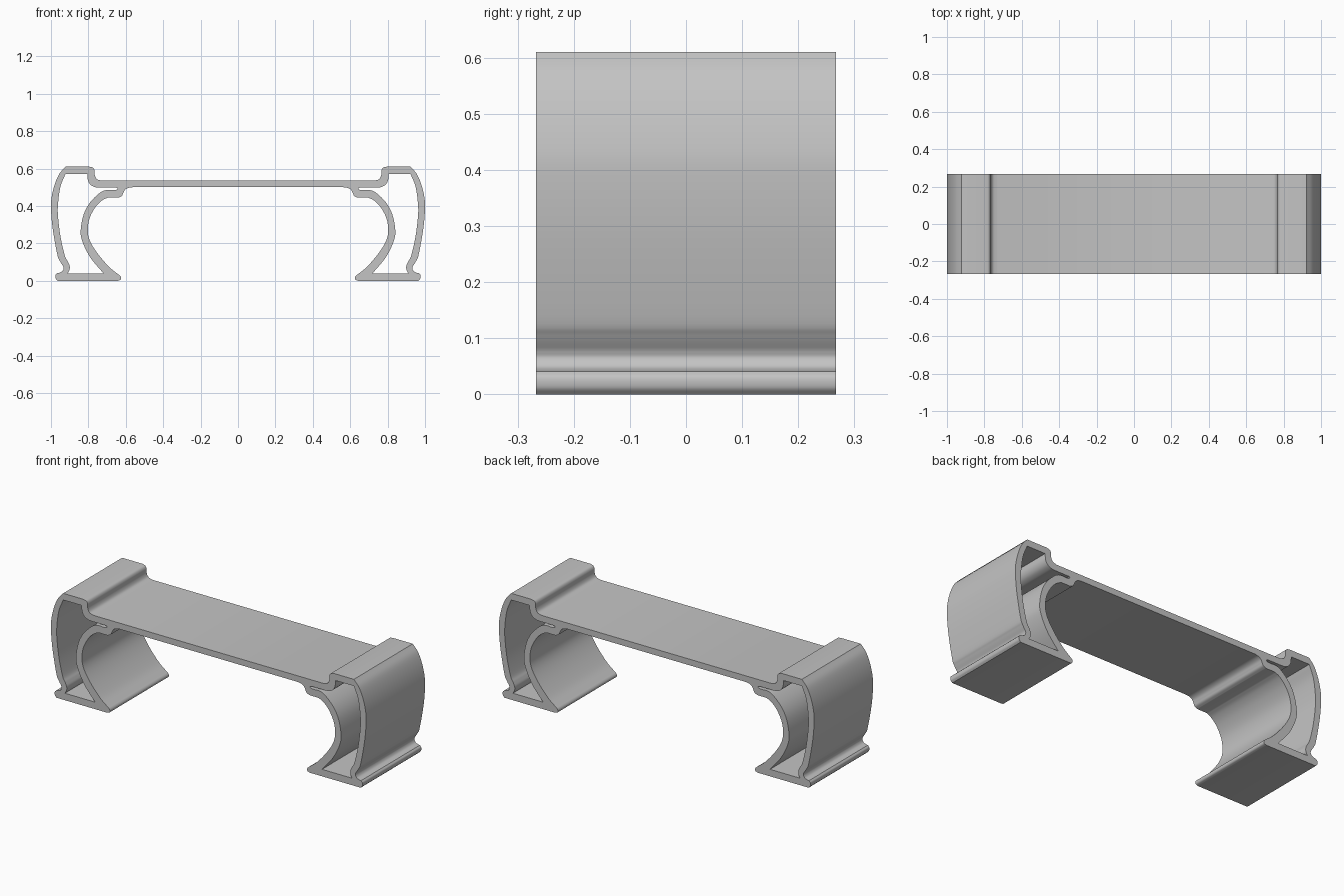
import bpy
import bmesh
from math import radians, pi
from mathutils import Vector

cube = bpy.data.objects.get("Cube")
if cube:
    bpy.data.objects.remove(cube, do_unlink=True)

HALF_DEPTH = 0.267


def smooth_run(run, steps=5):
    """Catmull-Rom curve through one run; two points stay a straight line."""
    pts = [Vector(p) for p in run]
    if len(pts) == 2:
        return pts[:1]
    ext = [2 * pts[0] - pts[1]] + pts + [2 * pts[-1] - pts[-2]]
    out = []
    for a, b, c, d in zip(ext, ext[1:], ext[2:], ext[3:]):
        for i in range(steps):
            t = i / steps
            out.append(0.5 * (2 * b + (c - a) * t
                              + (2 * a - 5 * b + 4 * c - d) * t * t
                              + (3 * b - a - 3 * c + d) * t ** 3))
    return out


def chain(runs):
    """Join runs; each run ends where the next one starts."""
    pts = []
    for i, run in enumerate(runs):
        end = [runs[i + 1][0]] if i + 1 < len(runs) else [runs[0][0]]
        pts += smooth_run(run + end)
    return pts


def mirrored(pts):
    return [Vector((-p.x, p.y)) for p in reversed(pts)]


# Outer outline of the left half, from deck top round to deck underside
outer_runs = [
    [(0, .535)],                                                      # deck top
    [(.73, .535), (.755, .544), (.766, .565), (.767, .59), (.776, .605)],  # step
    [(.795, .61)],                                                    # crown
    [(.922, .61), (.955, .572), (.98, .515), (.996, .45), (1, .39),
     (.991, .28), (.966, .14), (.952, .105)],                         # outer wall
    [(.935, .078), (.932, .065), (.94, .05), (.955, .043)],           # groove
    [(.967, .041), (.976, .03), (.975, .012)],                        # foot edge
    [(.965, 0)],                                                      # foot bottom
    [(.642, 0), (.629, .005), (.625, .016), (.63, .026)],             # foot tip
    [(.64, .034), (.69, .075), (.75, .145), (.79, .21), (.803, .265),
     (.795, .33), (.765, .39), (.73, .427)],                          # inner leg
    [(.698, .444)],                                                   # hook base
    [(.64, .444), (.622, .453), (.614, .468), (.605, .485), (.588, .496)],
    [(.565, .5)],                                                     # deck underside
    [(0, .5)],
]
half = chain(outer_runs)
outline = half[1:-1] + mirrored(half[1:-1])

# Closed hollow inside each end
cavity = chain([
    [(.72, .04)],                                                     # floor
    [(.911, .04), (.901, .058), (.9, .08), (.91, .103), (.926, .135),
     (.948, .23), (.961, .33), (.963, .4), (.95, .5)],                # wall inside
    [(.922, .572)],                                                   # ceiling
    [(.805, .572), (.803, .54), (.79, .515), (.765, .501)],           # step inside
    [(.74, .498)],                                                    # slot top
    [(.65, .498), (.643, .492)],                                      # slot end
    [(.65, .486), (.67, .484), (.7, .485), (.735, .473), (.79, .42),
     (.825, .355), (.841, .27), (.832, .21), (.79, .125)],            # leg outside
])

# Fill the section with its holes and extrude it along the depth
section = bpy.data.curves.new("bracket_section", "CURVE")
section.dimensions = "2D"
section.fill_mode = "BOTH"
section.extrude = HALF_DEPTH
for loop in (outline, cavity, mirrored(cavity)):
    spline = section.splines.new("POLY")
    spline.points.add(len(loop) - 1)
    for point, p in zip(spline.points, loop):
        point.co = (p.x, p.y, 0, 1)
    spline.use_cyclic_u = True

body = bpy.data.objects.new("extruded_bracket", section)
bpy.context.collection.objects.link(body)
body.rotation_euler.x = pi / 2
bpy.ops.object.select_all(action="DESELECT")
body.select_set(True)
bpy.context.view_layer.objects.active = body
bpy.ops.object.convert(target="MESH")
bpy.ops.object.transform_apply(location=False, rotation=True, scale=False)

# Weld caps to walls
bm = bmesh.new()
bm.from_mesh(body.data)
bmesh.ops.remove_doubles(bm, verts=bm.verts, dist=0.0002)
bmesh.ops.recalc_face_normals(bm, faces=bm.faces)
bm.to_mesh(body.data)
bm.free()
bpy.ops.object.shade_smooth_by_angle(angle=radians(35))

# Plain grey finish
grey = bpy.data.materials.new("plain_grey")
grey.use_nodes = True
color = (0.55, 0.55, 0.55, 1)
grey.diffuse_color = color
grey.node_tree.nodes["Principled BSDF"].inputs["Base Color"].default_value = color
body.data.materials.clear()
body.data.materials.append(grey)
